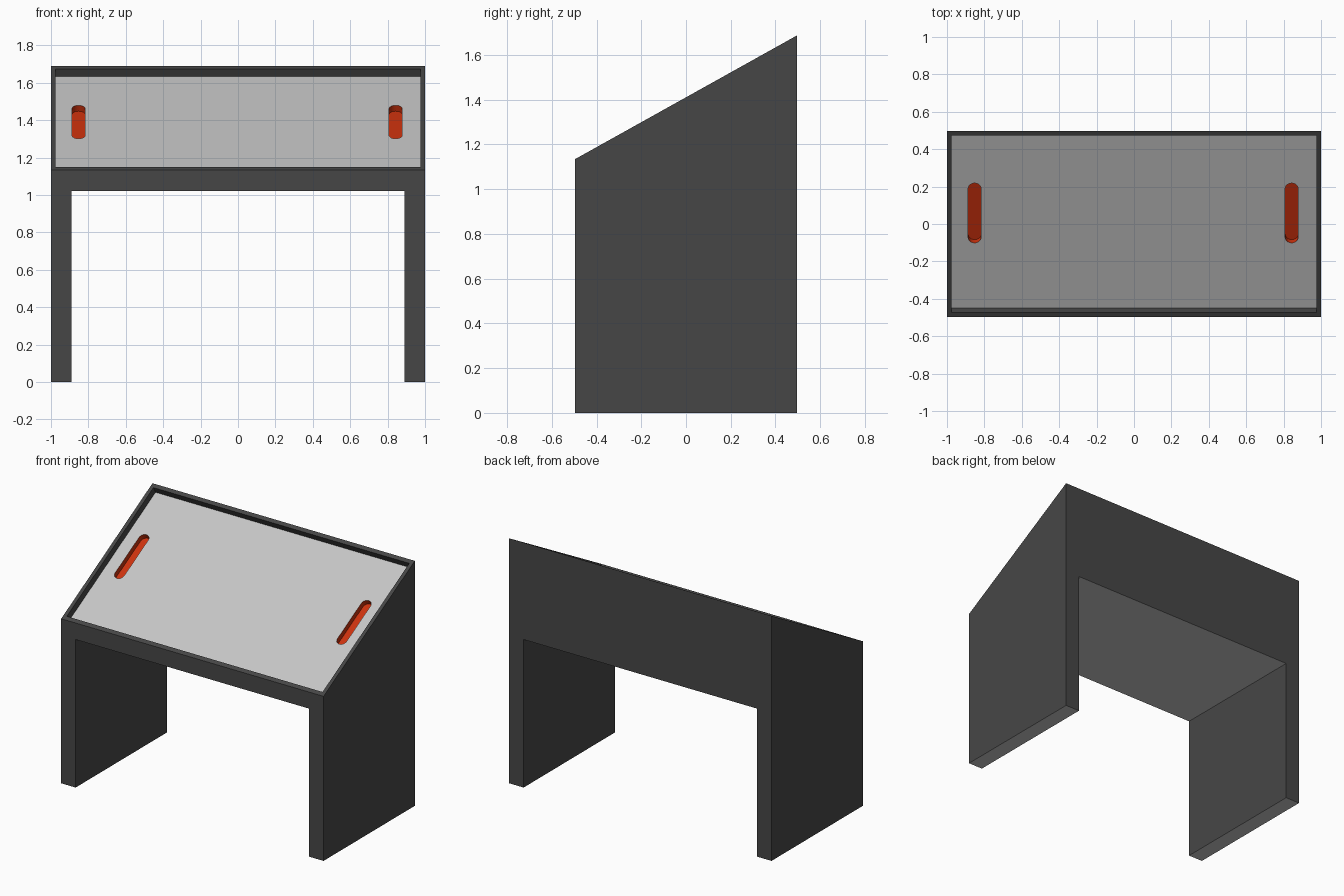
import bpy, bmesh, math
from mathutils import Matrix, Vector

if "Cube" in bpy.data.objects:
    bpy.data.objects.remove(bpy.data.objects["Cube"])

Y, Z_FRONT, Z_BACK = 0.497, 1.134, 1.688     # half depth, heights of the sloped top
TRAY, SLOT = 0.047, 0.083                    # recess depths below the sloped top
ANGLE = math.atan2(Z_BACK - Z_FRONT, 2 * Y)
SLOPE = Matrix.Translation((0, 0, (Z_FRONT + Z_BACK) / 2)) @ Matrix.Rotation(ANGLE, 4, 'X')


def material(name, rgb):
    m = bpy.data.materials.new(name)
    m.diffuse_color = (*rgb, 1)
    m.use_nodes = True
    m.node_tree.nodes["Principled BSDF"].inputs["Base Color"].default_value = m.diffuse_color
    return m


def prism(name, outline, direction, matrix=Matrix()):
    """Closed solid made by extruding a planar outline."""
    bm = bmesh.new()
    face = bm.faces.new([bm.verts.new(p) for p in outline])
    top = bmesh.ops.extrude_face_region(bm, geom=[face])
    bmesh.ops.translate(bm, vec=direction,
                        verts=[v for v in top['geom'] if isinstance(v, bmesh.types.BMVert)])
    bmesh.ops.transform(bm, matrix=matrix, verts=bm.verts)
    bmesh.ops.recalc_face_normals(bm, faces=bm.faces)
    me = bpy.data.meshes.new(name)
    bm.to_mesh(me)
    bm.free()
    ob = bpy.data.objects.new(name, me)
    bpy.context.collection.objects.link(ob)
    return ob


def cut(target, cutter):
    mod = target.modifiers.new("cut", 'BOOLEAN')
    mod.operation, mod.solver, mod.object = 'DIFFERENCE', 'EXACT', cutter
    bpy.context.view_layer.objects.active = target
    bpy.ops.object.modifier_apply(modifier=mod.name)
    bpy.data.objects.remove(cutter, do_unlink=True)


# Desk body: sloped side profile across the full width
desk = prism("sloped_desk", [(-1, -Y, 0), (-1, Y, 0), (-1, Y, Z_BACK), (-1, -Y, Z_FRONT)], (2, 0, 0))

# Knee opening between the two slab legs
cut(desk, prism("knee_cutter", [(-.89, -1, -1), (.89, -1, -1), (.89, -1, 1.02), (-.89, -1, 1.02)], (0, 2, 0)))

# Shallow tray sunk square to the slope
v = 0.472 / math.cos(ANGLE)
cut(desk, prism("tray_cutter", [(-.975, -v, -TRAY), (.975, -v, -TRAY), (.975, v, -TRAY), (-.975, v, -TRAY)],
                (0, 0, 0.2), SLOPE))

# Two round-ended slots in the tray floor
R, MID, HALF, N = 0.035, 0.041, 0.148, 10
for cx in (-0.852, 0.843):
    outline = []
    for end, start in ((1, 0), (-1, math.pi)):
        for i in range(N + 1):
            a = start + math.pi * i / N
            outline.append((cx + R * math.cos(a), MID + end * HALF + R * math.sin(a), -SLOT))
    cut(desk, prism("slot_cutter", outline, (0, 0, 0.2), SLOPE))

# Colours: light tray floor and undersides, red slots, dark body
me = desk.data
me.materials.clear()
for m in (material("dark_grey", (0.062, 0.062, 0.062)),
          material("light_grey", (0.565, 0.565, 0.565)),
          material("orange_red", (0.6, 0.031, 0.004))):
    me.materials.append(m)
inverse = SLOPE.inverted()
normal = SLOPE.to_3x3() @ Vector((0, 0, 1))
for p in me.polygons:
    c = inverse @ p.center
    p.use_smooth = False
    p.material_index = 0
    if p.normal.z < -0.99 or (p.normal.dot(normal) > 0.99 and abs(c.z + TRAY) < 0.004):
        p.material_index = 1
    elif -SLOT - 0.004 < c.z < -TRAY - 0.004 and 0.8 < abs(c.x) < 0.889 and abs(c.y - MID) < 0.19:
        p.material_index = 2
